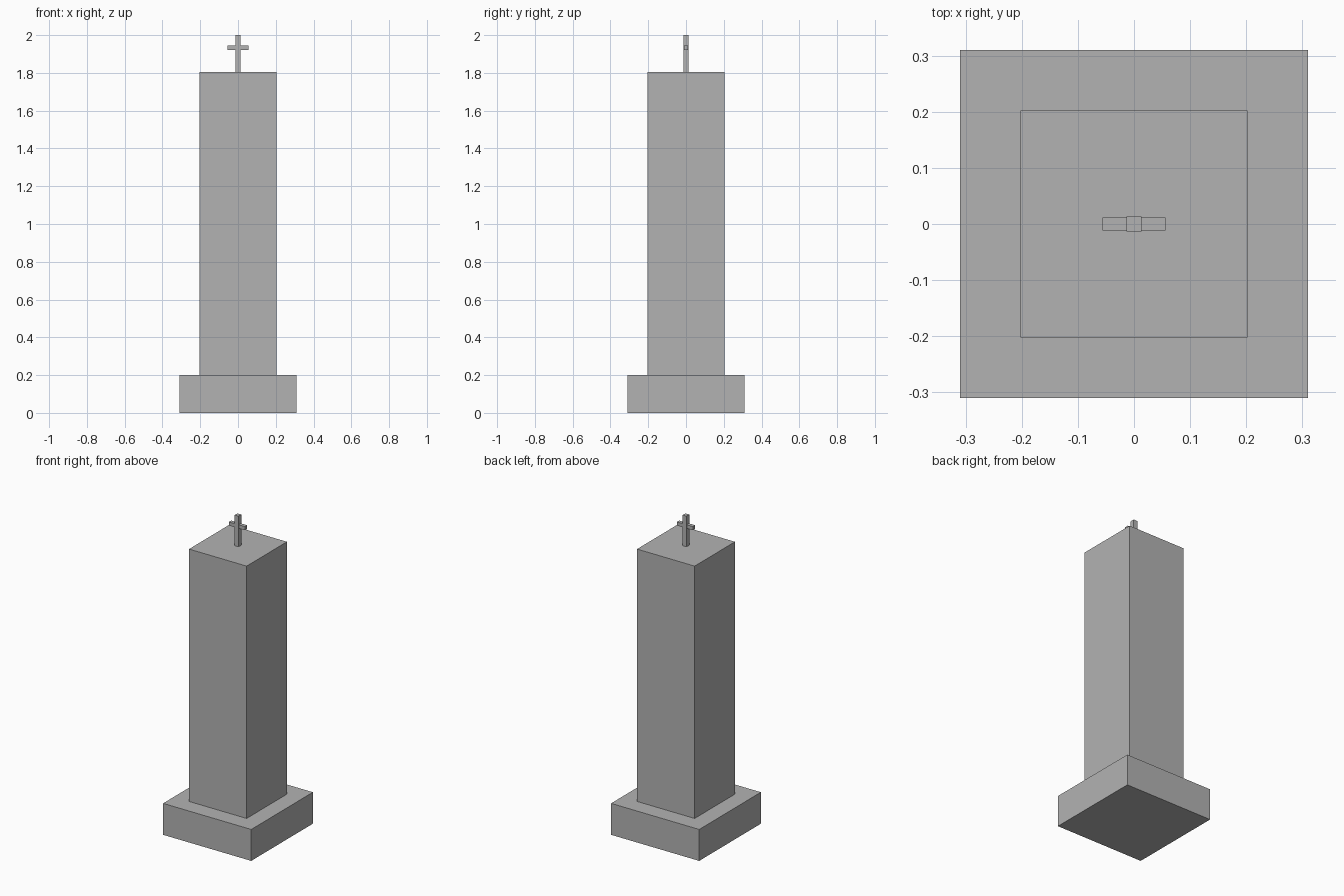
import bpy

old = bpy.data.objects.get("Cube")
if old:
    bpy.data.objects.remove(old, do_unlink=True)

# Single stone colour for the whole monument
stone = bpy.data.materials.new("grey_stone")
stone.use_nodes = True
grey = (0.45, 0.45, 0.45, 1.0)
stone.diffuse_color = grey
bsdf = next(n for n in stone.node_tree.nodes if n.type == "BSDF_PRINCIPLED")
bsdf.inputs["Base Color"].default_value = grey


def block(name, width, depth, bottom, top):
    """Centred box standing between two heights."""
    bpy.ops.mesh.primitive_cube_add(size=1, location=(0, 0, (bottom + top) / 2))
    obj = bpy.context.object
    obj.name = obj.data.name = name
    obj.scale = (width, depth, top - bottom)
    bpy.ops.object.transform_apply(location=False, rotation=False, scale=True)
    obj.data.materials.append(stone)
    return obj


# Plinth and square shaft
BASE_TOP, SHAFT_TOP = 0.2, 1.805
block("base_plinth", 0.62, 0.62, 0, BASE_TOP)
block("square_shaft", 0.405, 0.405, BASE_TOP, SHAFT_TOP)

# Cross on top, its arm slightly thinner than the post
block("cross_post", 0.027, 0.027, SHAFT_TOP, 2.0)
block("cross_arm", 0.112, 0.023, 1.921, 1.944)
